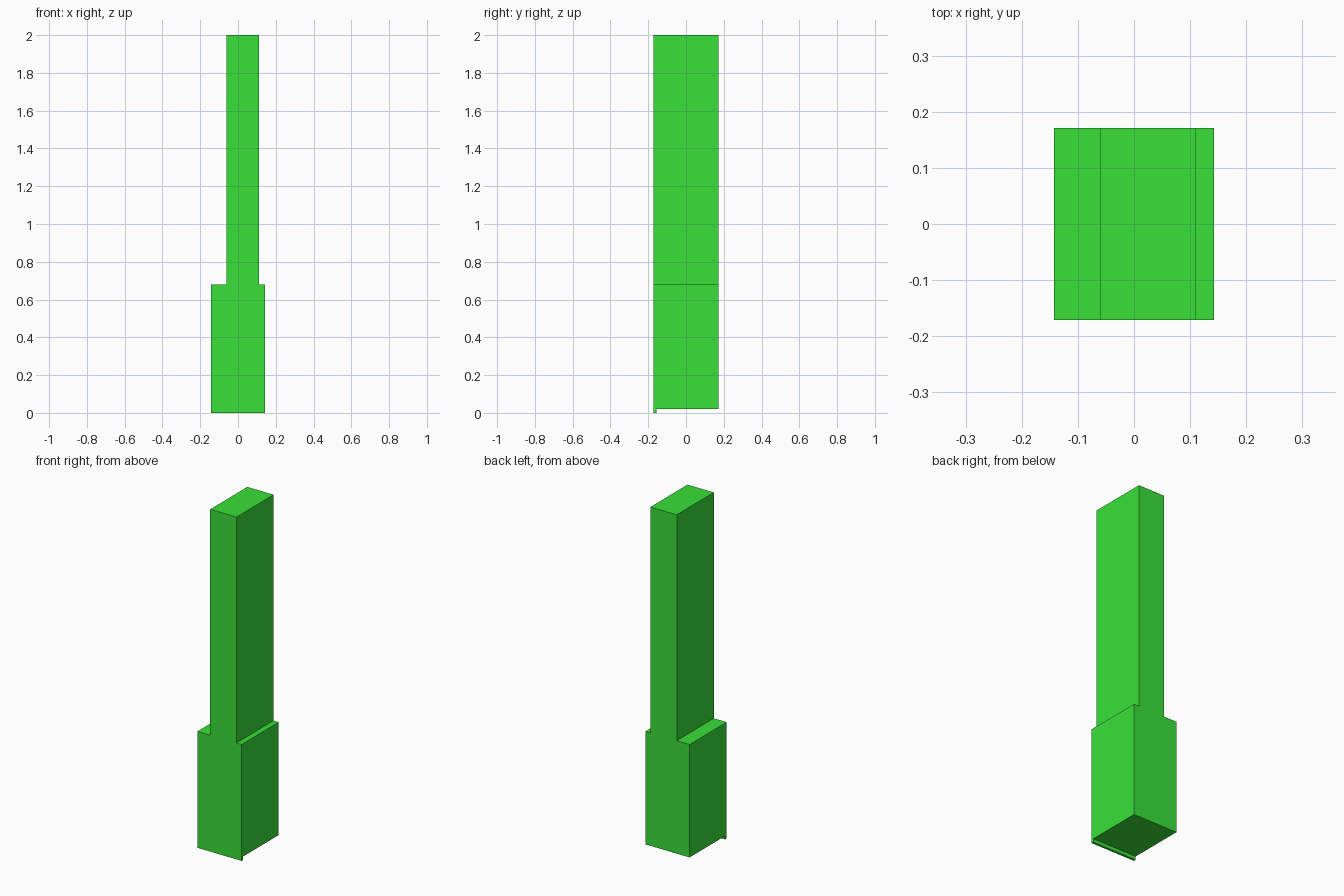
import bpy, bmesh

if "Cube" in bpy.data.objects:
    bpy.data.objects.remove(bpy.data.objects["Cube"])

green = bpy.data.materials.new("green")
green.diffuse_color = (0.04, 0.75, 0.04, 1)
green.use_nodes = True
green.node_tree.nodes["Principled BSDF"].inputs["Base Color"].default_value = green.diffuse_color


def extrude_profile(name, points, y0, y1):
    """Extrude an x-z outline from y0 to y1 into a closed solid."""
    bm = bmesh.new()
    face = bm.faces.new([bm.verts.new((x, y0, z)) for x, z in points])
    out = bmesh.ops.extrude_face_region(bm, geom=[face])
    verts = [g for g in out["geom"] if isinstance(g, bmesh.types.BMVert)]
    bmesh.ops.translate(bm, vec=(0, y1 - y0, 0), verts=verts)
    bmesh.ops.recalc_face_normals(bm, faces=bm.faces)
    mesh = bpy.data.meshes.new(name)
    bm.to_mesh(mesh)
    bm.free()
    mesh.materials.append(green)
    obj = bpy.data.objects.new(name, mesh)
    bpy.context.collection.objects.link(obj)
    return obj


W, D, BOTTOM, STEP = 0.143, 0.171, 0.02, 0.68

# Wide base with the narrower, off-centre column above it
extrude_profile("stepped_column", [
    (-W, BOTTOM), (W, BOTTOM), (W, STEP), (0.11, STEP),
    (0.11, 2.0), (-0.06, 2.0), (-0.06, STEP), (-W, STEP)], -D, D)

# Thin lip hanging under the front edge
extrude_profile("front_lip", [
    (-W, 0), (W, 0), (W, BOTTOM), (-W, BOTTOM)], -D, -D + 0.014)
